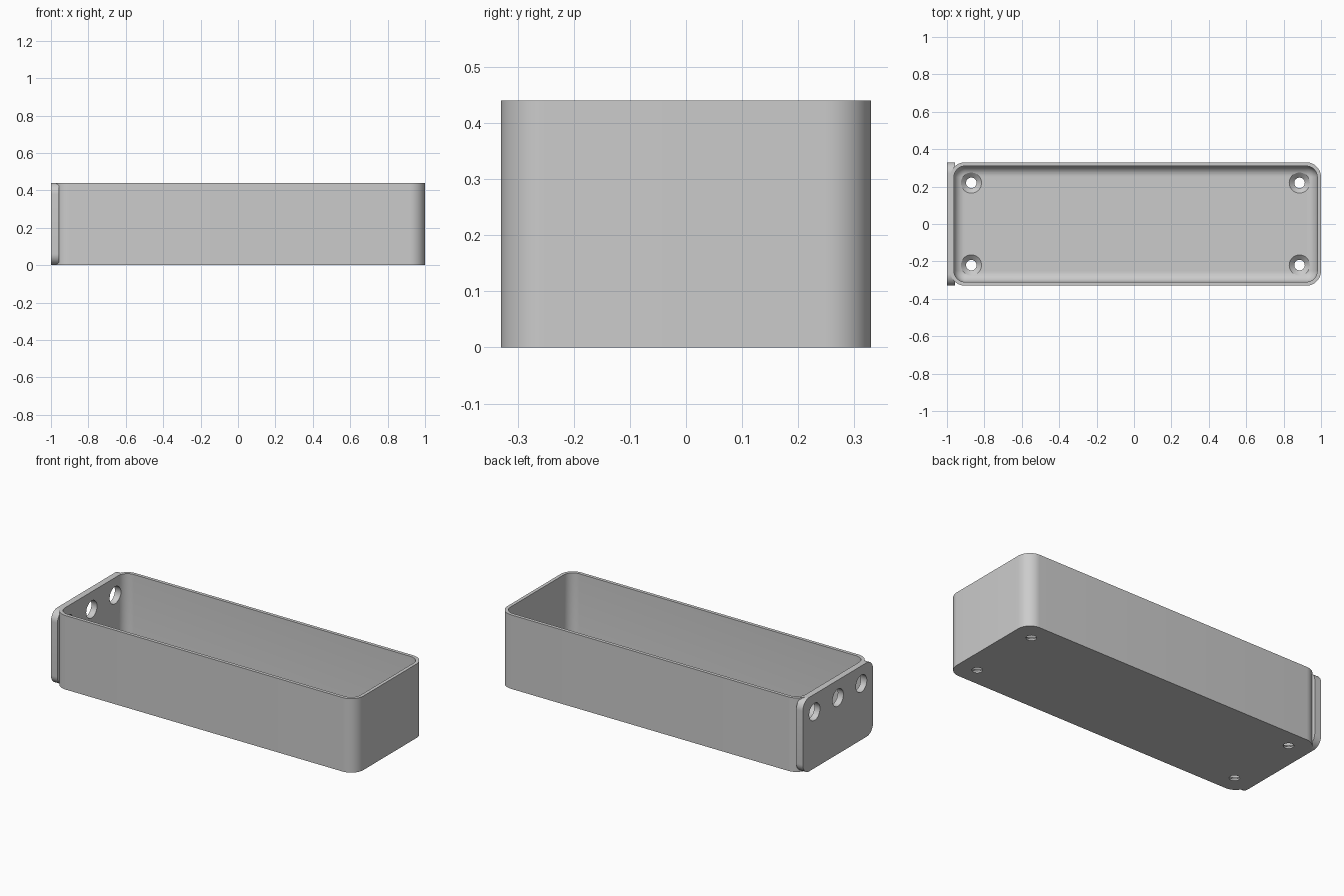
import bpy, bmesh
from math import sin, cos, pi, radians
from mathutils import Matrix

cube = bpy.data.objects.get("Cube")
if cube:
    bpy.data.objects.remove(cube, do_unlink=True)

HEIGHT, FLOOR, WALL = 0.44, 0.035, 0.02
LEFT, RIGHT, DEPTH = -0.983, 1.0, 0.33
RADIUS, FILLET = 0.08, 0.055

grey = bpy.data.materials.new("grey plastic")
grey.use_nodes = True
COLOUR = (0.6, 0.6, 0.6, 1)
grey.diffuse_color = COLOUR
grey.node_tree.nodes["Principled BSDF"].inputs["Base Color"].default_value = COLOUR


def rounded_rect(x0, x1, y0, y1, r, steps=12):
    """Counter-clockwise outline with round corners."""
    corners = [(x1 - r, y1 - r), (x0 + r, y1 - r), (x0 + r, y0 + r), (x1 - r, y0 + r)]
    return [(cx + r * cos((k + i / steps) * pi / 2), cy + r * sin((k + i / steps) * pi / 2))
            for k, (cx, cy) in enumerate(corners) for i in range(steps + 1)]


def circle(cx, cy, r, n=40):
    return [(cx + r * cos(2 * pi * i / n), cy + r * sin(2 * pi * i / n)) for i in range(n)]


def loft(name, sections, matrix=None):
    """Closed solid through (outline, height) sections, bottom to top."""
    bm = bmesh.new()
    rings = [[bm.verts.new((x, y, z)) for x, y in outline] for outline, z in sections]
    for low, high in zip(rings, rings[1:]):
        for i in range(len(low)):
            j = (i + 1) % len(low)
            bm.faces.new((low[i], low[j], high[j], high[i]))
    bm.faces.new(rings[0][::-1])
    bm.faces.new(rings[-1])
    if matrix:
        bm.transform(matrix)
    bmesh.ops.recalc_face_normals(bm, faces=bm.faces)
    mesh = bpy.data.meshes.new(name)
    bm.to_mesh(mesh)
    bm.free()
    mesh.materials.append(grey)
    obj = bpy.data.objects.new(name, mesh)
    bpy.context.collection.objects.link(obj)
    return obj


def combine(target, other, operation):
    mod = target.modifiers.new(operation.lower(), 'BOOLEAN')
    mod.operation, mod.solver, mod.object = operation, 'EXACT', other
    bpy.context.view_layer.objects.active = target
    bpy.ops.object.modifier_apply(modifier=mod.name)
    bpy.data.objects.remove(other, do_unlink=True)


# Outer box with round upright corners
outline = rounded_rect(LEFT, RIGHT, -DEPTH, DEPTH, RADIUS)
tray = loft("tray_body", [(outline, 0), (outline, HEIGHT)])

# End plate, drawn in (y, z) and extruded along x
plate_outline = rounded_rect(-DEPTH, DEPTH, 0, HEIGHT, 0.06)
to_end = Matrix(((0, 0, 1, 0), (1, 0, 0, 0), (0, 1, 0, 0), (0, 0, 0, 1)))
plate = loft("end_plate", [(plate_outline, -1), (plate_outline, -0.957)], to_end)
combine(tray, plate, 'UNION')

# Cavity with a filleted floor edge
sections = []
for i in range(9):
    a = i / 8 * pi / 2
    inset = WALL + FILLET * (1 - sin(a))
    sections.append((rounded_rect(LEFT + inset, RIGHT - inset, -DEPTH + inset,
                                  DEPTH - inset, RADIUS - inset),
                     FLOOR + FILLET * (1 - cos(a))))
sections.append((sections[-1][0], HEIGHT + 0.1))
combine(tray, loft("cavity", sections), 'DIFFERENCE')

# Countersunk screw holes in the floor
for x in (-0.87, 0.885):
    for y in (-0.22, 0.22):
        small, large = circle(x, y, 0.028), circle(x, y, 0.055)
        screw = loft("screw_hole", [(small, -0.1), (small, 0.01),
                                    (large, FLOOR), (large, 0.12)])
        combine(tray, screw, 'DIFFERENCE')

# Cable holes through the end plate
for y in (-0.22, 0, 0.22):
    ring = circle(y, 0.335, 0.051)
    combine(tray, loft("cable_hole", [(ring, -1.1), (ring, -0.9)], to_end), 'DIFFERENCE')

# Smooth the curves, keep the edges crisp
bpy.ops.object.select_all(action='DESELECT')
tray.select_set(True)
bpy.context.view_layer.objects.active = tray
bpy.ops.object.shade_smooth_by_angle(angle=radians(30))
